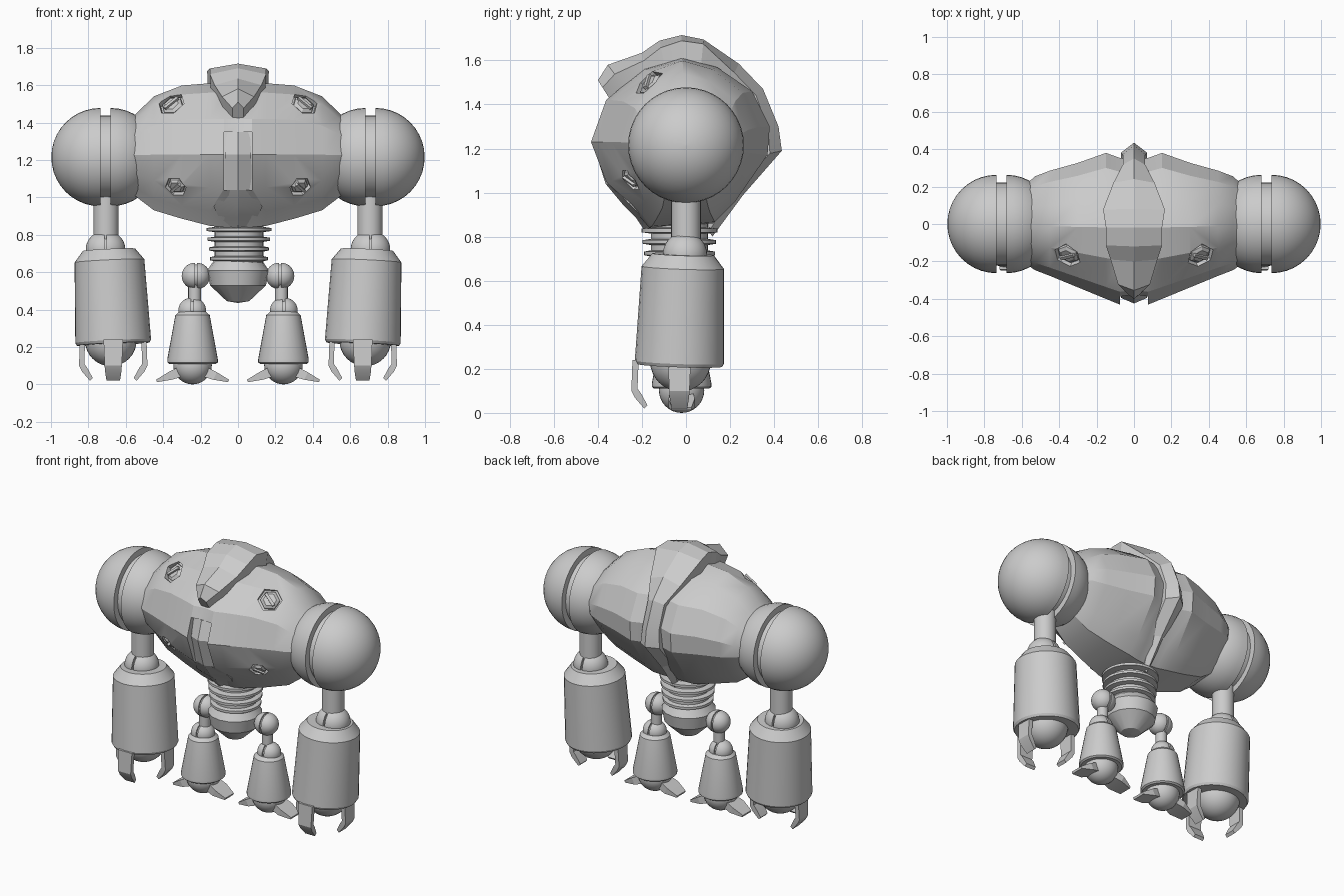
import bpy, bmesh
from math import sin, cos, pi, radians
from mathutils import Vector, Matrix
from mathutils.bvhtree import BVHTree

if "Cube" in bpy.data.objects:
    bpy.data.objects.remove(bpy.data.objects["Cube"])


def finish(name, bm, angle=30):
    bmesh.ops.remove_doubles(bm, verts=bm.verts, dist=1e-5)
    bmesh.ops.recalc_face_normals(bm, faces=bm.faces)
    me = bpy.data.meshes.new(name)
    bm.to_mesh(me)
    bm.free()
    ob = bpy.data.objects.new(name, me)
    bpy.context.collection.objects.link(ob)
    smooth(ob, angle)
    return ob


def smooth(ob, angle=30):
    bpy.ops.object.select_all(action='DESELECT')
    ob.select_set(True)
    bpy.context.view_layer.objects.active = ob
    bpy.ops.object.shade_smooth_by_angle(angle=radians(angle))


def loft(name, sections, angle=30):
    bm = bmesh.new()
    rings = [[bm.verts.new(p) for p in s] for s in sections]
    n = len(rings[0])
    for a, b in zip(rings, rings[1:]):
        for i in range(n):
            j = (i + 1) % n
            bm.faces.new((a[i], a[j], b[j], b[i]))
    bm.faces.new(rings[0])
    bm.faces.new(rings[-1])
    return finish(name, bm, angle)


def lathe(name, profile, start, axis=(0, 0, 1), segs=32, angle=30):
    """Revolve (radius, height) points around an axis through start."""
    m = Matrix.Translation(start) @ Vector(axis).to_track_quat('Z', 'Y').to_matrix().to_4x4()
    rings = [[m @ Vector((max(r, 1e-4) * cos(2 * pi * i / segs), max(r, 1e-4) * sin(2 * pi * i / segs), h))
              for i in range(segs)] for r, h in profile]
    return loft(name, rings, angle)


def split_ball(name, c, r, gap, core):
    """Two half balls facing along x with a slot between them."""
    arc = [(r * sin(pi / 2 * i / 10), gap + r * cos(pi / 2 * i / 10)) for i in range(11)]
    half = arc + [(core, gap)]
    lathe(name, half + [(a, -b) for a, b in reversed(half)], c, (1, 0, 0), 40)


def ball(name, c, r):
    lathe(name, [(r * sin(pi * i / 16), r * cos(pi * i / 16)) for i in range(17)], c)


def blade(name, c, direction, rows):
    """Claw or toe: rows of (outer r, outer z, inner r, inner z, half width)."""
    d = Vector((direction[0], direction[1], 0)).normalized()
    t, up, c = Vector((-d.y, d.x, 0)), Vector((0, 0, 1)), Vector(c)
    loft(name, [[c + d * a + up * za + t * w, c + d * b + up * zb + t * w,
                 c + d * b + up * zb - t * w, c + d * a + up * za - t * w]
                for a, za, b, zb, w in rows], 15)


# Torso: side profile (y, z) scaled along x
outline = [(-.44, 1.23), (-.37, 1.42), (-.2, 1.56), (-.02, 1.61), (.14, 1.57), (.3, 1.46),
           (.38, 1.3), (.37, 1.17), (.22, .95), (.13, .86), (-.17, .84), (-.24, .92), (-.37, 1.05)]
half = [(.075, .98, .93, 1, 1), (.15, .91, 1, 1, .98), (.3, .77, .86, .97, .88),
        (.45, .63, .75, .82, .76), (.53, .56, .67, .62, .6), (.6, .45, .5, .45, .45)]
stations = [(-s[0],) + s[1:] for s in reversed(half)] + [(0, .95, .9, 1, 1)] + half
torso = loft("torso", [[(x, y * (sf if y < 0 else sb), 1.22 + (z - 1.22) * (st if z > 1.22 else sl))
                        for y, z in outline] for x, sf, sb, st, sl in stations], 25)

# Hexagonal ports sunk into the torso, and the chest slot
bm = bmesh.new()
bm.from_mesh(torso.data)
tree = BVHTree.FromBMesh(bm)
bm.free()
cutters = []
for s in (-1, 1):
    for kind, p, r in (("upper", (.35, -.16, 1.49), .075), ("lower", (.335, -.26, 1.05), .06)):
        loc, nor = tree.find_nearest((s * p[0], p[1], p[2]))[:2]
        cutters.append(lathe("port_cutter", [(r, -.03), (r, .05)], loc, nor, 6))
        lathe(kind + "_port_plug", [(r * .8, -.05), (r * .8, -.012), (r * .55, .0)], loc, nor, 6)
        u = nor.cross(Vector((s, 0, -1.2))).normalized()
        v = nor.cross(u)
        loft(kind + "_port_bar", [[loc + nor * h + u * a * r * .12 + v * b * r * .6
                                   for a, b in ((-1, -1), (1, -1), (1, 1), (-1, 1))] for h in (-.02, .012)])
cutters.append(loft("slot_cutter", [[(-.075, -.5, z), (.075, -.5, z), (.075, y, z), (-.075, y, z)]
                                    for z, y in ((1.04, -.34), (1.23, -.385), (1.35, -.36))]))
for c in cutters:
    c.hide_render = True
    mod = torso.modifiers.new("cut", 'BOOLEAN')
    mod.object, mod.solver = c, 'EXACT'
    bpy.context.view_layer.objects.active = torso
    bpy.ops.object.modifier_apply(modifier=mod.name)
    bpy.data.objects.remove(c)
smooth(torso, 25)

# Ridged chest plate in the slot, flaring at its foot
loft("chest_plate", [[(-w, y + .03, z), (0, y, z), (w, y + .03, z), (w * .9, y + .1, z), (-w * .9, y + .1, z)]
                     for w, y, z in ((.065, -.385, 1.35), (.07, -.425, 1.23), (.073, -.365, 1.04),
                                     (.13, -.29, .95), (.1, -.23, .89), (.02, -.19, .83))], 15)

# Crest: pointed brow at the front, over the top and down the back
crest = [(-.40, 1.51, -.33, 1.40, .03, .3), (-.355, 1.58, -.25, 1.44, .085, .3),
         (-.2, 1.635, -.15, 1.46, .125, .2), (-.12, 1.69, -.08, 1.48, .15, .15),
         (-.02, 1.715, -.02, 1.5, .15, .12), (.08, 1.695, .06, 1.5, .165, .1),
         (.24, 1.585, .16, 1.42, .11, .25), (.35, 1.47, .24, 1.38, .06, .3),
         (.42, 1.3, .3, 1.28, .06, .4), (.435, 1.19, .3, 1.16, .07, .4),
         (.26, .99, .15, 1.02, .05, .4), (.12, .8, .08, .86, .012, .4)]
loft("head_crest", [[(0, yo, zo), (w, yo + (yi - yo) * t, zo + (zi - zo) * t), (w * .95, yi, zi),
                     (-w * .95, yi, zi), (-w, yo + (yi - yo) * t, zo + (zi - zo) * t)]
                    for yo, zo, yi, zi, w, t in crest], 15)

# Waist bellows and pelvis
bellows = [(.13, .64)]
for i in range(4):
    z, r = .672 + i * .052, .155 + i * .006
    bellows += [(.13, z - .014), (r, z - .008), (r, z + .008), (.13, z + .014)]
lathe("waist_bellows", bellows + [(.13, .9)], (.005, -.03, 0))
lathe("pelvis", [(0, .435), (.06, .445), (.15, .53), (.165, .61), (.13, .66), (0, .66)], (0, -.03, 0), segs=16)

for s in (-1, 1):
    # Arm
    split_ball("shoulder", (s * .709, 0, 1.215), .263, .026, .222)
    lathe("upper_arm", [(.067, .75), (.067, 1.02)], (s * .705, 0, 0))
    split_ball("elbow", (s * .708, -.005, .72), .1, .006, .085)
    top, low = Vector((s * .69, -.013, .72)), Vector((s * .667, -.03, .225))
    lathe("forearm", [(0, 0), (.14, 0), (.187, .06), (.203, .49), (.195, .505), (0, .505)], top, low - top)
    ball("hand", (s * .68, -.025, .235), .138)
    for d, r in (((1, 0), 0), ((-1, 0), 0), ((0, -1), .035)):
        blade("claw", (s * .667, -.03, 0), d,
              [(.178 + r, .24, .15 + r, .24, .052), (.183 + r, .1, .155 + r, .11, .046),
               (.168 + r, .07, .14 + r, .09, .044), (.125 + r, .02, .11 + r, .035, .036)])
    # Leg
    split_ball("hip", (s * .225, -.02, .58), .07, .006, .06)
    lathe("thigh", [(.034, .42), (.034, .56)], (s * .232, -.02, 0))
    split_ball("knee", (s * .245, -.02, .395), .068, .006, .058)
    lathe("shin", [(0, .39), (.07, .39), (.092, .37), (.135, .135), (.135, .118), (.125, .11), (0, .11)],
          (s * .243, -.02, 0))
    ball("foot", (s * .243, -.02, .103), .103)
    for d in (1, -1):
        blade("toe", (s * .243, -.02, 0), (d, 0),
              [(.06, .1, .06, .04, .05), (.13, .065, .11, .025, .06), (.195, .025, .19, .012, .045)])
